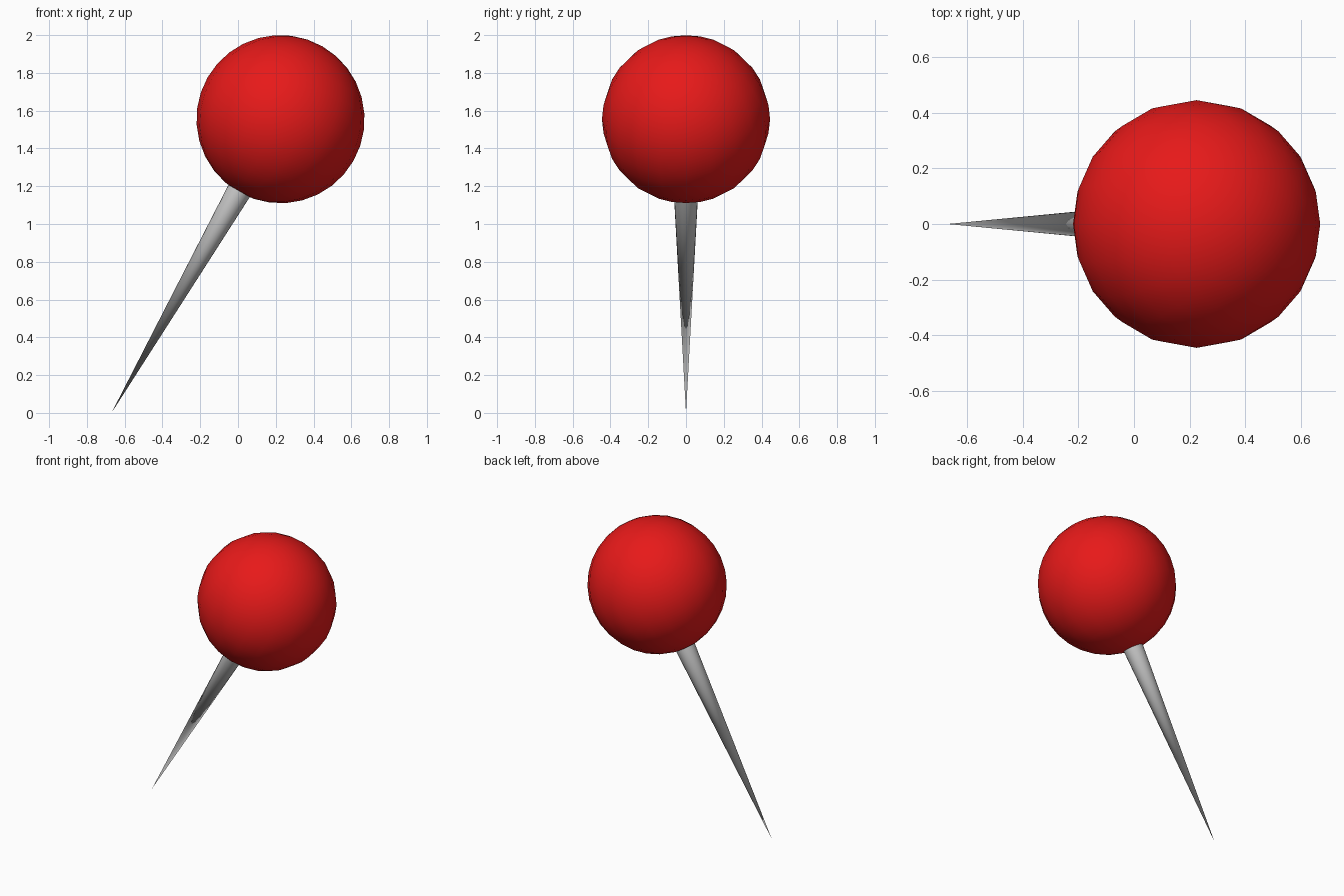
import bpy
from math import radians
from mathutils import Vector, Matrix

if "Cube" in bpy.data.objects:
    bpy.data.objects.remove(bpy.data.objects["Cube"])

TILT = radians(29.9)
TIP = Vector((-0.67, 0, 0))
HEAD = Vector((0.225, 0, 1.555))
AXIS = (HEAD - TIP).normalized()
NEEDLE_LENGTH = 1.42


def finish(name, color=None):
    ob = bpy.context.object
    ob.name = name
    if color:
        mat = bpy.data.materials.new(name + "_paint")
        mat.diffuse_color = color
        mat.use_nodes = True
        mat.node_tree.nodes["Principled BSDF"].inputs["Base Color"].default_value = mat.diffuse_color
        ob.data.materials.append(mat)
    bpy.ops.object.shade_smooth_by_angle(angle=radians(40))
    return ob


# Round red head, its poles lined up with the needle
bpy.ops.mesh.primitive_uv_sphere_add(segments=20, ring_count=16, radius=0.445,
                                     location=HEAD, rotation=(0, TILT, 0))
finish("pin_head", (0.8, 0.01, 0.01, 1))

# Tapered needle, sharp end on the ground, wide end just inside the head
bpy.ops.mesh.primitive_cone_add(vertices=20, radius1=0, radius2=0.048 * NEEDLE_LENGTH,
                                depth=NEEDLE_LENGTH,
                                location=TIP + AXIS * NEEDLE_LENGTH / 2,
                                rotation=(0, TILT, 0))
finish("needle")
